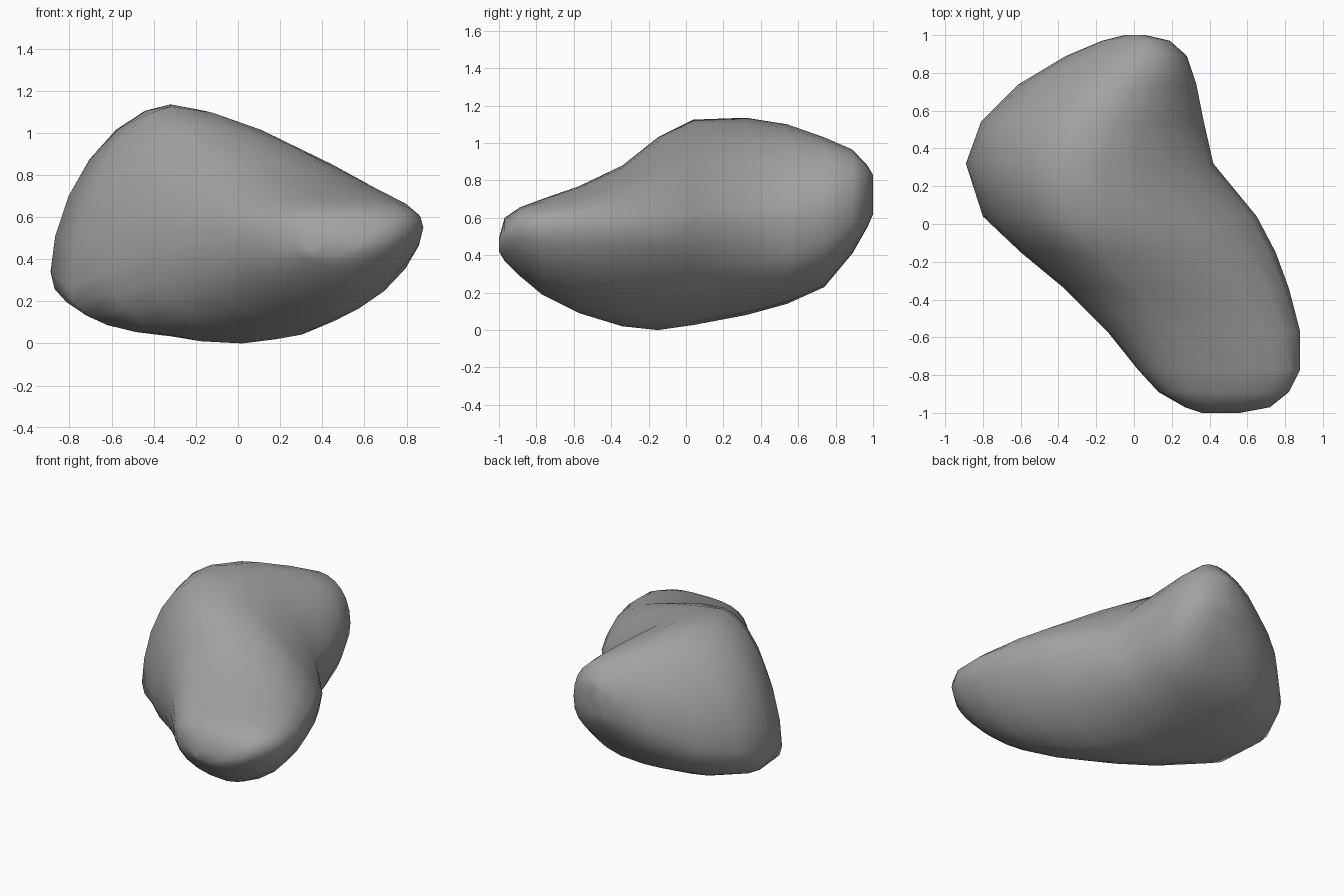
import bpy, bmesh
from math import sin, cos, pi

# Cross-sections along y: y, left(x,z), top(x,z), right(x,z), bottom(x,z), top-right fullness
SECTIONS = [
    (-1.00, 0.36, 0.44, 0.45, 0.49, 0.56, 0.45, 0.45, 0.42, 0.9),
    (-0.97, 0.27, 0.48, 0.47, 0.60, 0.72, 0.50, 0.48, 0.37, 0.8),
    (-0.89, 0.13, 0.48, 0.43, 0.655, 0.82, 0.54, 0.48, 0.29, 0.7),
    (-0.77, 0.02, 0.47, 0.38, 0.70, 0.88, 0.55, 0.45, 0.19, 0.8),
    (-0.57, -0.14, 0.45, 0.22, 0.77, 0.88, 0.55, 0.34, 0.09, 0.95),
    (-0.34, -0.37, 0.42, 0.0, 0.88, 0.82, 0.55, 0.18, 0.02, 1.05),
    (-0.15, -0.60, 0.35, -0.20, 1.03, 0.75, 0.56, 0.02, 0.0, 1.25),
    (0.04, -0.80, 0.26, -0.32, 1.125, 0.65, 0.57, -0.10, 0.027, 1.36),
    (0.32, -0.89, 0.34, -0.32, 1.135, 0.42, 0.57, -0.25, 0.08, 1.34),
    (0.54, -0.81, 0.40, -0.22, 1.10, 0.37, 0.58, -0.25, 0.14, 1.22),
    (0.74, -0.61, 0.48, -0.09, 1.03, 0.33, 0.62, -0.18, 0.23, 1.08),
    (0.89, -0.36, 0.58, 0.03, 0.965, 0.28, 0.66, -0.08, 0.41, 0.95),
    (0.97, -0.17, 0.68, 0.05, 0.88, 0.19, 0.72, 0.02, 0.55, 0.9),
    (1.00, -0.05, 0.72, 0.02, 0.83, 0.06, 0.74, 0.01, 0.62, 1.0),
]
QUARTER = 6


def arc(a, b, power, soft=0.0):
    """Rounded quarter from side point a to top or bottom point b."""
    for i in range(QUARTER):
        t = pi / 2 * i / QUARTER
        yield (b[0] + (a[0] - b[0]) * cos(t) ** (power - soft),
               a[1] + (b[1] - a[1]) * sin(t) ** (power + soft))


def blend(y, y0, y1, a, b):
    t = min(max((y - y0) / (y1 - y0), 0), 1)
    return a + (b - a) * t


def section(s):
    y, left, top, right, bottom = s[0], s[1:3], s[3:5], s[5:7], s[7:9]
    pts = list(arc(right, top, s[9], max(0, s[9] - 1) * 0.5)) + [top]
    pts += list(arc(left, top, blend(y, -0.8, 0.0, 0.82, 1.14)))[:0:-1]
    pts += list(arc(left, bottom, 0.86)) + [bottom]
    pts += list(arc(right, bottom, blend(y, -0.2, 0.5, 1.22, 0.76)))[:0:-1]
    return [(x, y, z) for x, z in pts]


# Boulder body lofted through the sections
bm = bmesh.new()
rings = [[bm.verts.new(p) for p in section(s)] for s in SECTIONS]
n = len(rings[0])
for a, b in zip(rings, rings[1:]):
    for i in range(n):
        j = (i + 1) % n
        bm.faces.new((a[i], a[j], b[j], b[i]))
bm.faces.new(rings[0])
bm.faces.new(rings[-1][::-1])
bmesh.ops.recalc_face_normals(bm, faces=bm.faces)
mesh = bpy.data.meshes.new("boulder")
bm.to_mesh(mesh)
bm.free()
for p in mesh.polygons:
    p.use_smooth = True

# Darker stone grey
stone = bpy.data.materials.new("stone")
stone.diffuse_color = (0.36, 0.36, 0.36, 1)
mesh.materials.append(stone)
boulder = bpy.data.objects.new("boulder", mesh)
bpy.context.collection.objects.link(boulder)
